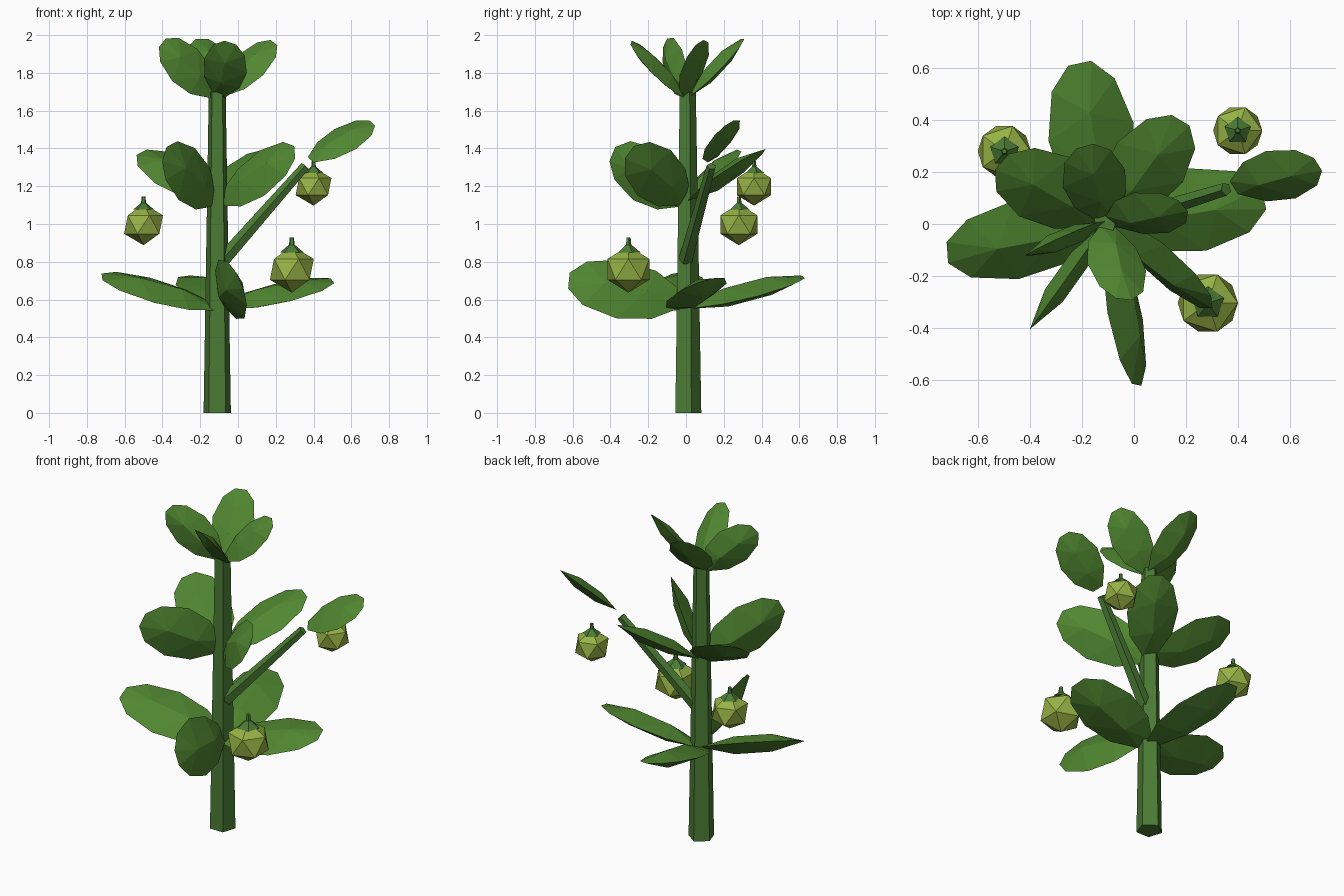
import bpy, bmesh, math
from mathutils import Vector, Matrix

if "Cube" in bpy.data.objects:
    bpy.data.objects.remove(bpy.data.objects["Cube"])

def material(name, rgb):
    m = bpy.data.materials.new(name)
    m.diffuse_color = (*rgb, 1)
    m.use_nodes = True
    m.node_tree.nodes["Principled BSDF"].inputs["Base Color"].default_value = m.diffuse_color
    return m

LEAF = material("leaf_green", (0.08, 0.24, 0.03))
STEM = material("stem_green", (0.07, 0.2, 0.035))
FRUIT = material("fruit_green", (0.31, 0.45, 0.06))

def finish(bm, name, mat):
    bmesh.ops.recalc_face_normals(bm, faces=bm.faces)
    me = bpy.data.meshes.new(name)
    bm.to_mesh(me)
    bm.free()
    me.materials.append(mat)
    ob = bpy.data.objects.new(name, me)
    bpy.context.collection.objects.link(ob)
    return ob

def rod(name, a, b, r1, r2, mat):
    # five-sided tapered rod from a to b
    a, b = Vector(a), Vector(b)
    d = b - a
    rot = d.to_track_quat('Z', 'Y').to_matrix().to_4x4() if d.xy.length > 1e-4 else Matrix()
    bm = bmesh.new()
    bmesh.ops.create_cone(bm, cap_ends=True, segments=5, radius1=r1, radius2=r2, depth=d.length,
                          matrix=Matrix.Translation((a + b) / 2) @ rot)
    return finish(bm, name, mat)

OUTLINE = [(0, .27), (.25, .82), (.56, 1), (.86, .74), (1, .27)]

def leaf(name, base, tip, across, width, thick=.08):
    # faceted blade: ten-point rim with a raised two-point ridge on both sides
    base, tip = Vector(base), Vector(tip)
    d = tip - base
    u = d.normalized()
    w = Vector(across)
    w = (w - u * w.dot(u)).normalized()
    n = u.cross(w)
    bm = bmesh.new()
    left = [bm.verts.new(base + d * t + w * (s * width / 2)) for t, s in OUTLINE]
    right = [bm.verts.new(base + d * t - w * (s * width / 2)) for t, s in OUTLINE]
    for side in (1, -1):
        p, q = [bm.verts.new(base + d * t + n * (side * d.length * thick)) for t in (.32, .7)]
        for rim in (left, right):
            for i in range(4):
                bm.faces.new((rim[i], rim[i + 1], p if i < 2 else q))
            bm.faces.new((rim[2], q, p))
        bm.faces.new((left[0], right[0], p))
        bm.faces.new((left[4], right[4], q))
    return finish(bm, name, LEAF)

# Main stem and side branch
rod("stem", (-.11, .005, 0), (-.11, .005, 1.7), .076, .047, STEM)
rod("branch", (-.08, .0, .81), (.355, .135, 1.305), .04, .026, STEM)

# Leaves: base, tip, width direction, width
leaves = {
    "lower_leaf_front": ((-.09, -.02, .6), (.01, -.62, .7), (-.42, 0, 1), .34),
    "lower_leaf_left": ((-.12, 0, .56), (-.72, -.11, .72), (-.1, 1, .45), .33),
    "lower_leaf_right": ((-.09, 0, .56), (.5, .1, .7), (-.2, 1, .3), .34),
    "lower_leaf_back": ((-.11, .02, .56), (-.21, .62, .72), (1, .1, -.2), .34),
    "middle_leaf_front_left": ((-.12, -.01, 1.13), (-.39, -.39, 1.37), (.29, .39, .87), .31),
    "middle_leaf_front_right": ((-.09, 0, 1.13), (.3, -.3, 1.38), (-.12, .6, .72), .3),
    "middle_leaf_back_left": ((-.13, .02, 1.13), (-.51, .24, 1.38), (.5, .8, .42), .32),
    "middle_leaf_back_right": ((-.09, .03, 1.13), (.18, .4, 1.39), (-.8, .6, .22), .3),
    "crown_leaf_front": ((-.1, -.01, 1.68), (-.04, -.29, 1.96), (-1, -.1, .58), .24, .09),
    "crown_leaf_left": ((-.13, 0, 1.69), (-.4, -.11, 1.96), (.6, .35, .7), .23, .09),
    "crown_leaf_right": ((-.09, .01, 1.69), (.19, .07, 1.96), (-.5, .7, .55), .23, .09),
    "crown_leaf_back": ((-.11, .02, 1.68), (-.19, .3, 1.98), (1, .28, 0), .25, .09),
    "branch_leaf": ((.385, .14, 1.34), (.71, .23, 1.535), (-.4, .8, .5), .24),
}
for name, args in leaves.items():
    leaf(name, *args)

# Hanging fruits, each with a cap and a short stalk
for i, (x, y, z, r) in enumerate([(-.5, .28, .997, .115), (.4, .36, 1.198, .106), (.285, -.305, .76, .13)], 1):
    bm = bmesh.new()
    bmesh.ops.create_icosphere(bm, subdivisions=1, radius=r,
                               matrix=Matrix.Translation((x, y, z)) @ Matrix.Diagonal((1, 1, .95, 1)))
    finish(bm, f"fruit_{i}", FRUIT)
    rod(f"fruit_cap_{i}", (x, y, z + .69 * r), (x, y, z + 1.0 * r), .5 * r, .12 * r, STEM)
    rod(f"fruit_stalk_{i}", (x, y, z + .9 * r), (x, y, z + 1.29 * r), .13 * r, .09 * r, STEM)
